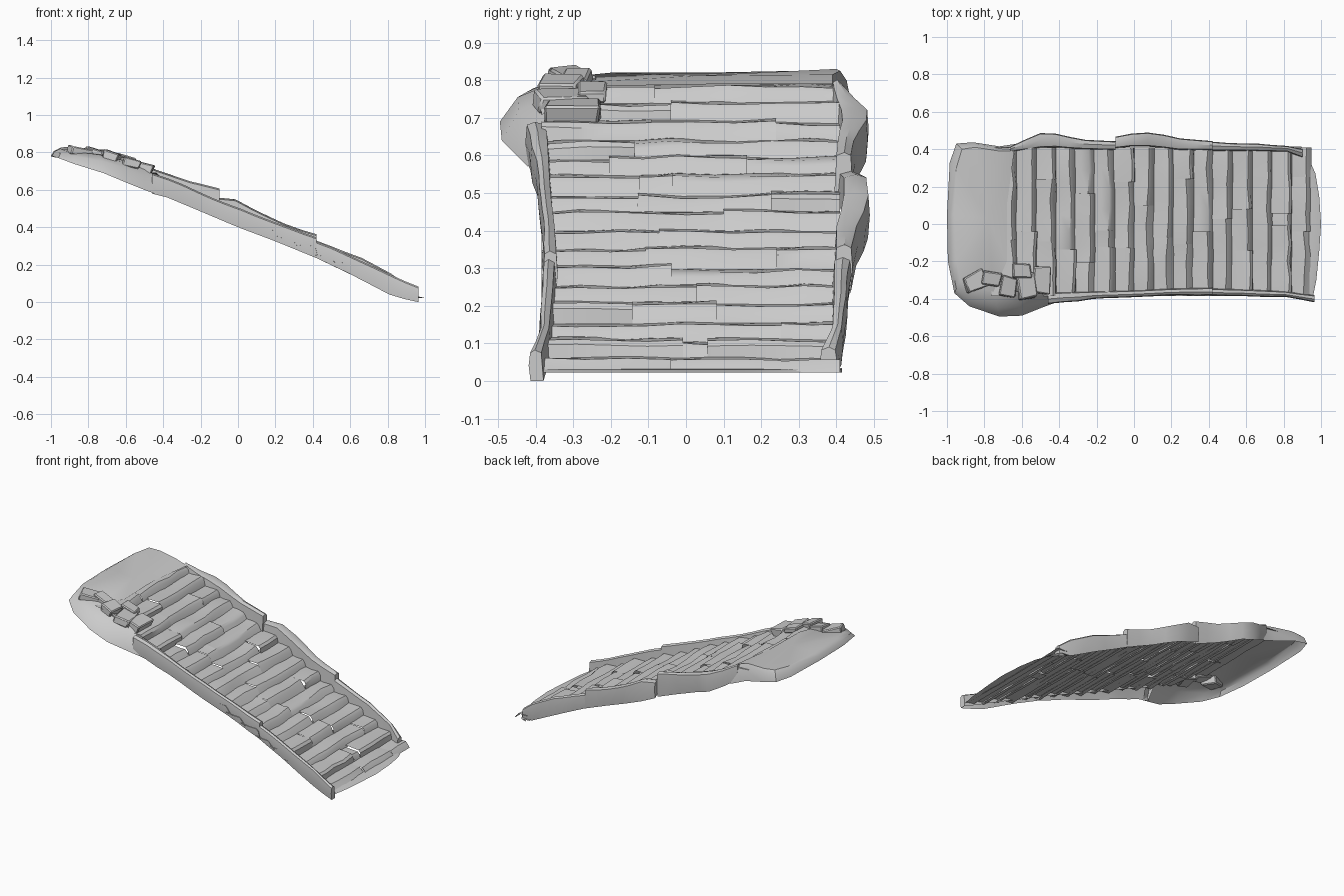
import bpy, bmesh, random
from math import radians
from mathutils import Vector, Matrix

if "Cube" in bpy.data.objects:
    bpy.data.objects.remove(bpy.data.objects["Cube"])

random.seed(7)
def jit(a):
    return random.uniform(-a, a)

def finish(name, bm, recalc=True):
    if recalc:
        bmesh.ops.recalc_face_normals(bm, faces=bm.faces)
    me = bpy.data.meshes.new(name)
    bm.to_mesh(me)
    bm.free()
    ob = bpy.data.objects.new(name, me)
    bpy.context.collection.objects.link(ob)
    bpy.ops.object.select_all(action='DESELECT')
    ob.select_set(True)
    bpy.context.view_layer.objects.active = ob
    bpy.ops.object.shade_smooth_by_angle(angle=radians(35))
    return ob

def add_grid(bm, rows):
    vs = [[bm.verts.new(p) for p in r] for r in rows]
    for a, b in zip(vs, vs[1:]):
        for i in range(len(a) - 1):
            bm.faces.new((a[i], a[i + 1], b[i + 1], b[i]))
    return vs

def lerp_table(table, x):
    for a, b in zip(table, table[1:]):
        if x <= b[0]:
            t = (x - a[0]) / (b[0] - a[0])
            return [p + (q - p) * t for p, q in zip(a, b)]
    return list(table[-1])

# worn stone steps: an open sheet of risers and treads, each step split into blocks
N, RUN = 16, 0.105
def nose_z(x):
    return 0.485 - 0.462 * x

bm = bmesh.new()
for i in range(N):
    nx = 0.93 - RUN * i
    cuts = [-0.385] + sorted(random.uniform(-0.25, 0.28) for _ in range(random.choice((1, 2)))) + [0.41]
    for y0, y1 in zip(cuts, cuts[1:]):
        dx, dz = jit(0.012), jit(0.006)
        n = max(2, int((y1 - y0) / 0.09))
        rows = []
        for k in range(n + 1):
            y = y0 + (y1 - y0) * k / n
            x = nx + dx + jit(0.007)
            z = nose_z(nx) + dz + jit(0.004)
            back = nx - RUN - 0.012
            rows.append([(nx + 0.02, y, max(0.022, nose_z(nx) - 0.05)),
                         (x + 0.006, y, z - 0.014),
                         (x - 0.008, y, z + jit(0.002)),
                         (nx - 0.06 + jit(0.008), y, z + 0.003 + jit(0.005)),
                         (back, y, z + 0.008)])
        # closed ends of each block
        vs = add_grid(bm, rows)
finish("steps", bm)

# thin apron at the foot of the stair
bm = bmesh.new()
foot = [(-0.40, 0.955), (-0.3, 0.975), (-0.15, 0.99), (0, 1.0), (0.15, 0.99), (0.27, 0.97), (0.36, 0.93), (0.415, 0.86)]
add_grid(bm, [[(min(0.9, x - 0.03), y, 0.035), ((0.93 + x) / 2, y, 0.03), (x, y, 0.022)] for y, x in foot])
finish("foot_apron", bm)

# side walls: stations of x, inner y, outer y, top z, bottom z
def wall(name, table, step=0.08):
    bm = bmesh.new()
    x0, x1 = table[0][0], table[-1][0]
    n = max(2, round((x1 - x0) / step))
    rows = []
    for k in range(n + 1):
        x, yi, yo, zt, zb = lerp_table(table, x0 + (x1 - x0) * k / n)
        s = 1 if yo > 0 else -1
        zt += jit(0.003)
        yo += jit(0.003)
        rows.append([(x, yi - s * 0.006, nose_z(x) - 0.045 if x < 0.9 else zb),
                     (x, yi, zt - 0.008), (x, (yi + yo) / 2, zt),
                     (x, yo - s * 0.004, zt - 0.008), (x, yo, (zt + zb) / 2), (x, yo - s * 0.005, zb)])
    vs = add_grid(bm, rows)
    bm.faces.new(vs[0])
    bm.faces.new(vs[-1])
    return finish(name, bm)

wall("front_wall_upper", [(-0.46, -0.375, -0.425, 0.69, 0.58), (-0.38, -0.37, -0.42, 0.665, 0.56),
                          (-0.2, -0.365, -0.40, 0.585, 0.485), (0, -0.36, -0.392, 0.505, 0.40),
                          (0.2, -0.35, -0.38, 0.425, 0.325), (0.42, -0.345, -0.38, 0.345, 0.235)])
wall("front_wall_lower", [(0.42, -0.35, -0.383, 0.325, 0.235), (0.6, -0.355, -0.385, 0.25, 0.15),
                          (0.82, -0.365, -0.39, 0.145, 0.035), (0.94, -0.385, -0.415, 0.095, 0.003),
                          (0.965, -0.385, -0.42, 0.085, 0.0)])
wall("back_wall_upper", [(-0.66, 0.39, 0.415, 0.80, 0.70), (-0.52, 0.41, 0.48, 0.735, 0.61),
                         (-0.46, 0.42, 0.49, 0.72, 0.60), (-0.3, 0.405, 0.455, 0.655, 0.53),
                         (-0.1, 0.40, 0.44, 0.605, 0.45)])
wall("back_wall_middle", [(-0.1, 0.41, 0.465, 0.56, 0.45), (-0.07, 0.42, 0.485, 0.575, 0.435),
                          (0.1, 0.42, 0.488, 0.49, 0.37), (0.25, 0.40, 0.455, 0.42, 0.305),
                          (0.42, 0.40, 0.445, 0.36, 0.235)])
wall("back_wall_lower", [(0.42, 0.395, 0.44, 0.33, 0.235), (0.64, 0.395, 0.43, 0.245, 0.13),
                         (0.82, 0.39, 0.42, 0.15, 0.04), (0.9, 0.36, 0.40, 0.09, 0.025)])

# rounded upper landing with a flared skirt (top rim point, then bottom rim point)
rim = [((-.64, .39, .79), (-.62, .43, .67)), ((-.72, .39, .815), (-.72, .415, .71)),
       ((-.85, .41, .825), (-.86, .437, .75)), ((-.92, .40, .83), (-.95, .43, .77)),
       ((-.95, .30, .825), (-.985, .33, .775)), ((-.96, .05, .82), (-1, .05, .78)),
       ((-.95, -.20, .82), (-.995, -.20, .78)), ((-.93, -.30, .81), (-.96, -.37, .77)),
       ((-.86, -.34, .80), (-.88, -.44, .74)), ((-.75, -.36, .79), (-.72, -.495, .69)),
       ((-.62, -.36, .76), (-.60, -.49, .64)), ((-.50, -.37, .71), (-.50, -.45, .60)),
       ((-.42, -.37, .67), (-.42, -.42, .57))]
bm = bmesh.new()
rows = []
for t, b in rim:
    t, b = Vector(t), Vector(b)
    m = t.lerp(b, 0.65)
    m.z = t.z + (b.z - t.z) * 0.35
    rows.append([t, m, b])
vs = add_grid(bm, rows)
hub = bm.verts.new((-0.78, 0.03, 0.812))
loop = [v[0] for v in vs[:10]] + [bm.verts.new((-0.68, -0.2, 0.785)), bm.verts.new((-0.68, 0.1, 0.79))]
for a, b in zip(loop, loop[1:] + loop[:1]):
    bm.faces.new((a, b, hub))
finish("landing", bm)

# loose blocks at the front corner of the landing
blocks = [(-.85, -.31, .80, .12, .09, .05, 25), (-.76, -.29, .80, .10, .07, .04, -10),
          (-.675, -.335, .775, .08, .11, .06, -12), (-.58, -.33, .745, .10, .13, .055, 8),
          (-.50, -.30, .715, .09, .14, .05, -4), (-.60, -.25, .765, .10, .08, .04, 5)]
for i, (x, y, z, sx, sy, sz, rot) in enumerate(blocks):
    bm = bmesh.new()
    bmesh.ops.create_cube(bm, size=1)
    for v in bm.verts:
        v.co = Vector((v.co.x * sx + jit(.008), v.co.y * sy + jit(.008), v.co.z * sz + jit(.006)))
    bmesh.ops.bevel(bm, geom=list(bm.edges), offset=0.006, segments=1, affect='EDGES')
    bm.transform(Matrix.Translation((x, y, z)) @ Matrix.Rotation(radians(rot), 4, 'Z')
                 @ Matrix.Rotation(radians(14), 4, 'Y'))
    finish(f"loose_block_{i + 1}", bm)
